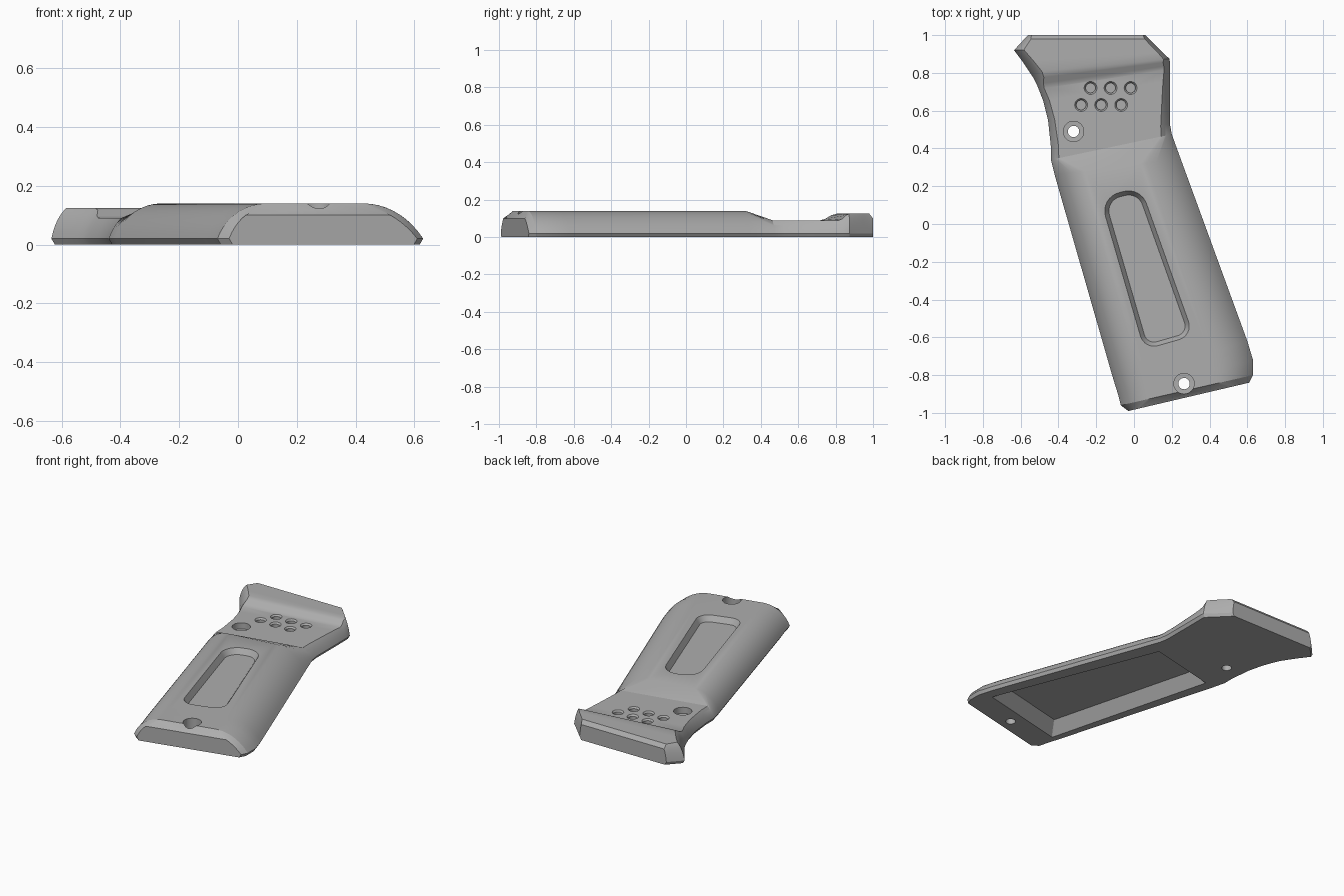
import bpy, bmesh, math
from mathutils import Vector

cube = bpy.data.objects.get("Cube")
if cube:
    bpy.data.objects.remove(cube, do_unlink=True)

grey = bpy.data.materials.new("matte_grey")
grey.use_nodes = True
COLOUR = (0.42, 0.42, 0.42, 1)
grey.diffuse_color = COLOUR
grey.node_tree.nodes["Principled BSDF"].inputs["Base Color"].default_value = COLOUR

LIP, CROWN, STEPS = 0.02, 0.14, 9


def loft(name, rings):
    """Skin closed rings of equal length and cap both ends."""
    bm = bmesh.new()
    loops = [[bm.verts.new(p) for p in ring] for ring in rings]
    n = len(loops[0])
    for a, b in zip(loops, loops[1:]):
        for i in range(n):
            j = (i + 1) % n
            bm.faces.new((a[i], a[j], b[j], b[i]))
    bm.faces.new(loops[0][::-1])
    bm.faces.new(loops[-1])
    bmesh.ops.recalc_face_normals(bm, faces=bm.faces[:])
    mesh = bpy.data.meshes.new(name)
    bm.to_mesh(mesh)
    bm.free()
    mesh.materials.append(grey)
    obj = bpy.data.objects.new(name, mesh)
    bpy.context.collection.objects.link(obj)
    return obj


def shoulder(width, height, start):
    """Rounded shoulder as (inset, z) pairs, cut off level at height."""
    top = start + (1 - start) * (height - LIP) / (CROWN - LIP)
    a, b = math.asin(start), math.asin(min(top, 1))
    for i in range(STEPS + 1):
        t = a + (b - a) * i / STEPS
        yield (width * (1 - math.cos(t) / math.cos(a)),
               LIP + (CROWN - LIP) * (math.sin(t) - start) / (1 - start))


def section(lx, ly, rx, ry, height, wl, wr):
    """Domed cross-section between two outline points."""
    p, q = Vector((lx, ly, 0)), Vector((rx, ry, 0))
    d = (q - p).normalized()
    up = Vector((0, 0, 1))
    left = [p + d * s + up * z for s, z in shoulder(wl, height, 0.35)]
    right = [q - d * s + up * z for s, z in shoulder(wr, height, 0.6)]
    return [p + d * 0.012] + left + right[::-1] + [q - d * 0.012]


# Grip body: edge points, height and shoulder widths from the butt to the head
stations = [
    (-.03, -.99, .61, -.84, .10, .17, .25),
    (-.07, -.96, .63, -.80, .14, .17, .21),
    (-.085, -.90, .63, -.72, .14, .17, .21),
    (-.11, -.82, .60, -.62, .14, .17, .21),
    (-.42, .26, .247, .345, .14, .16, .21),
    (-.44, .34, .20, .475, .09, .16, .19),
    (-.44, .41, .19, .53, .09, .15, .16),
    (-.455, .55, .19, .65, .09, .13, .14),
    (-.48, .65, .19, .76, .09, .12, .12),
    (-.505, .715, .19, .82, .09, .11, .10),
    (-.515, .74, .19, .84, .098, .11, .09),
    (-.53, .77, .19, .86, .117, .11, .07),
    (-.55, .80, .187, .875, .125, .11, .05),
    (-.59, .86, .15, .91, .125, .10, .04),
    (-.635, .92, .11, .95, .125, .09, .04),
    (-.58, .98, .08, .98, .125, .06, .04),
    (-.56, 1.0, .06, 1.0, .10, .05, .03),
]
body = loft("grip_panel", [section(*s) for s in stations])


def cut(tool):
    mod = body.modifiers.new("cut", "BOOLEAN")
    mod.operation, mod.solver, mod.object = "DIFFERENCE", "EXACT", tool
    bpy.context.view_layer.objects.active = body
    bpy.ops.object.modifier_apply(modifier=mod.name)
    bpy.data.objects.remove(tool, do_unlink=True)


def disc(x, y, r, z, n=32):
    return [(x + r * math.cos(math.tau * i / n), y + r * math.sin(math.tau * i / n), z)
            for i in range(n)]


def rounded(corners, radii, z, inset=0.0, n=8):
    """Counter-clockwise polygon with rounded corners, optionally inset."""
    ring = []
    for i, c in enumerate(corners):
        c = Vector(c)
        a = (Vector(corners[i - 1]) - c).normalized()
        b = (Vector(corners[(i + 1) % len(corners)]) - c).normalized()
        half = a.angle(b) / 2
        bis = (a + b).normalized()
        r = max(radii[i] - inset, 0.002)
        centre = c + bis * (radii[i] / math.sin(half))
        if radii[i] < inset:
            centre = c + bis * ((inset + r) / math.sin(half))
        base, sweep = math.atan2(-bis.y, -bis.x), math.pi / 2 - half
        for k in range(n + 1):
            t = base + sweep * (2 * k / n - 1)
            ring.append((centre.x + r * math.cos(t), centre.y + r * math.sin(t), z))
    return ring


# Hollow underside with sloping walls
hollow = [(-.05, -.83), (.54, -.69), (.12, .38), (-.34, .27)]
flat = [0.004] * 4
cut(loft("hollow_cutter", [rounded(hollow, flat, -.02, 0, 1),
                           rounded(hollow, flat, 0, 0, 1),
                           rounded(hollow, flat, .075, .06, 1)]))

# Long recess on the top face with bevelled walls
slot = [(.055, -.665), (.315, -.59), (.035, .195), (-.18, .14)]
radii = [.075, .075, .10, .10]
cut(loft("recess_cutter", [rounded(slot, radii, .105, .022),
                           rounded(slot, radii, .14, 0),
                           rounded(slot, radii, .17, 0)]))

# Two staggered rows of blind dimples
for row_x, row_y in ((-.23, .72), (-.28, .63)):
    for i in range(3):
        x = row_x + i * .106
        cut(loft("dimple_cutter", [disc(x, row_y, .026, .06), disc(x, row_y, .026, .08),
                                   disc(x, row_y, .034, .09), disc(x, row_y, .034, .15)]))

# Counterbored screw holes
for x, y in ((-.32, .49), (.265, -.845)):
    cut(loft("screw_cutter", [disc(x, y, .03, -.05), disc(x, y, .03, .05),
                              disc(x, y, .054, .051), disc(x, y, .054, .2)]))

bpy.ops.object.select_all(action="DESELECT")
body.select_set(True)
bpy.context.view_layer.objects.active = body
bpy.ops.object.shade_smooth_by_angle(angle=math.radians(22))
